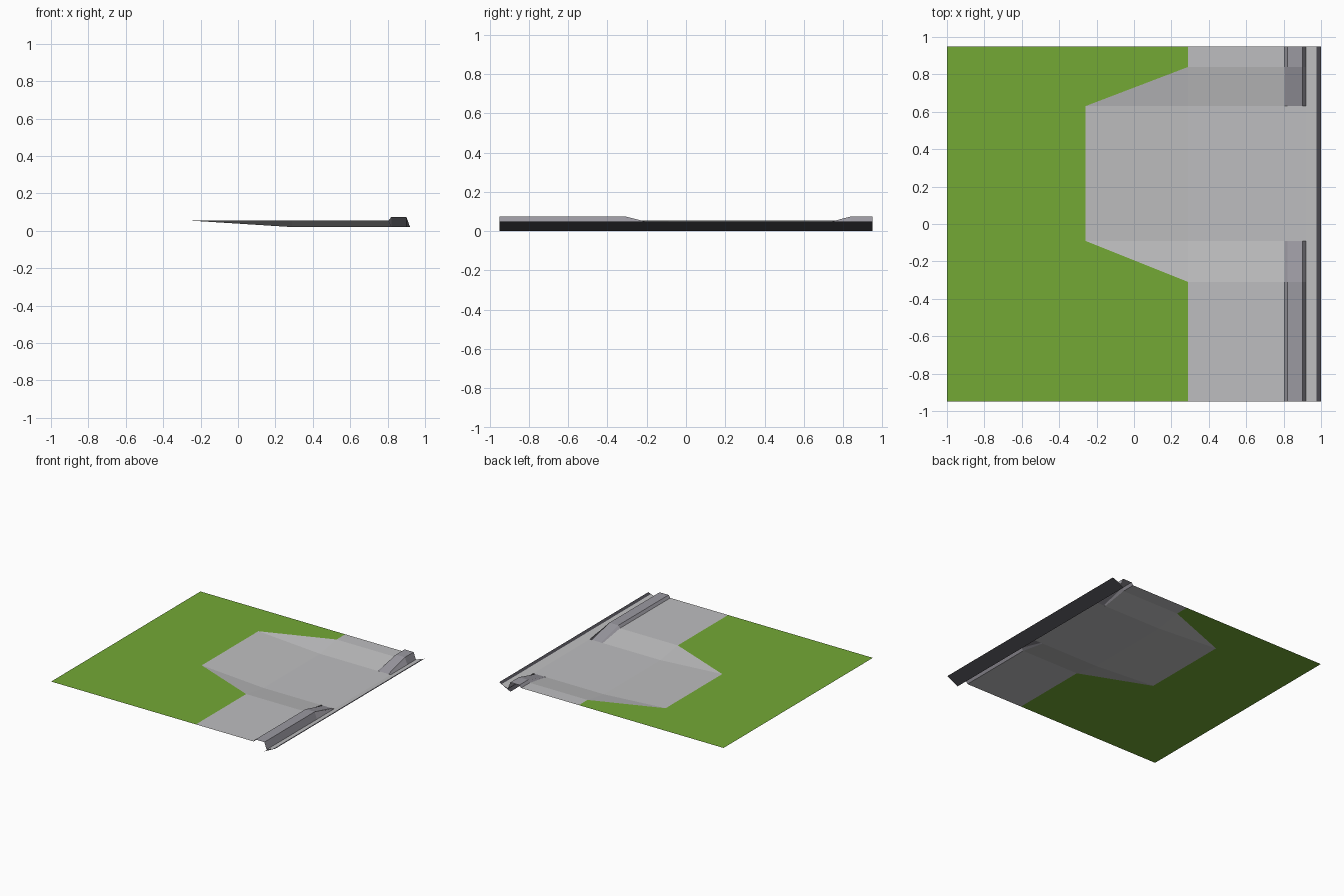
import bpy, bmesh

if "Cube" in bpy.data.objects:
    bpy.data.objects.remove(bpy.data.objects["Cube"])


def material(name, rgb):
    m = bpy.data.materials.new(name)
    m.diffuse_color = (*rgb, 1)
    m.use_nodes = True
    m.node_tree.nodes["Principled BSDF"].inputs["Base Color"].default_value = m.diffuse_color
    return m


GRASS = material("grass_green", (0.174, 0.397, 0.036))
CONCRETE = material("light_concrete", (0.515, 0.515, 0.525))
CURB = material("curb_grey", (0.328, 0.319, 0.356))
ASPHALT = material("dark_asphalt", (0.069, 0.067, 0.08))

LAWN, LOW, TOP = 0.055, 0.02, 0.075   # lawn level, driveway level, curb top
# stations along the street: (y, dipped for the driveway?)
STATIONS = [(-0.95, False), (-0.31, False), (-0.09, True),
            (0.63, True), (0.84, False), (0.95, False)]


def loft(name, profile, mats, rule=lambda f: 0):
    """Sweep an (x, z) profile that depends on the dip along all stations."""
    bm = bmesh.new()
    rows = [[bm.verts.new((x, y, z)) for x, z in profile(dip)]
            for y, dip in STATIONS]
    for a, b in zip(rows, rows[1:]):
        for i in range(len(a) - 1):
            corners = []
            for v in (a[i], a[i + 1], b[i + 1], b[i]):   # skip collapsed corners
                if all((v.co - c.co).length > 1e-5 for c in corners):
                    corners.append(v)
            if len(corners) > 2:
                bm.faces.new(corners)
    bmesh.ops.remove_doubles(bm, verts=bm.verts, dist=1e-5)
    for f in bm.faces:
        f.material_index = rule(f)
    me = bpy.data.meshes.new(name)
    bm.to_mesh(me)
    bm.free()
    for m in mats:
        me.materials.append(m)
    ob = bpy.data.objects.new(name, me)
    bpy.context.collection.objects.link(ob)
    return ob


def edge_x(dip):
    return -0.26 if dip else 0.29


# lawn with the driveway notch
loft("lawn", lambda d: [(-1, LAWN), (edge_x(d), LAWN)], [GRASS])

# pavement with sloped driveway and flared wings
loft("pavement", lambda d: [(edge_x(d), LAWN), (0.29, LOW if d else LAWN),
                            (0.805, LOW if d else LAWN)], [CONCRETE])


# curb that drops to driveway level; the dropped part is plain concrete
def curb_profile(d):
    return [(0.805, LOW if d else LAWN), (0.82, LOW if d else TOP),
            (0.90, LOW if d else TOP), (0.92, LOW)]


loft("curb", curb_profile, [CURB, CONCRETE],
     lambda f: int(max(v.co.z for v in f.verts) < LOW + 0.001))

# gutter rising towards the road, and the dark road edge beneath it
loft("gutter", lambda d: [(0.92, LOW), (0.977, 0.041)], [CONCRETE])
loft("road_edge", lambda d: [(0.90, 0.0), (1.0, 0.05)], [ASPHALT])
